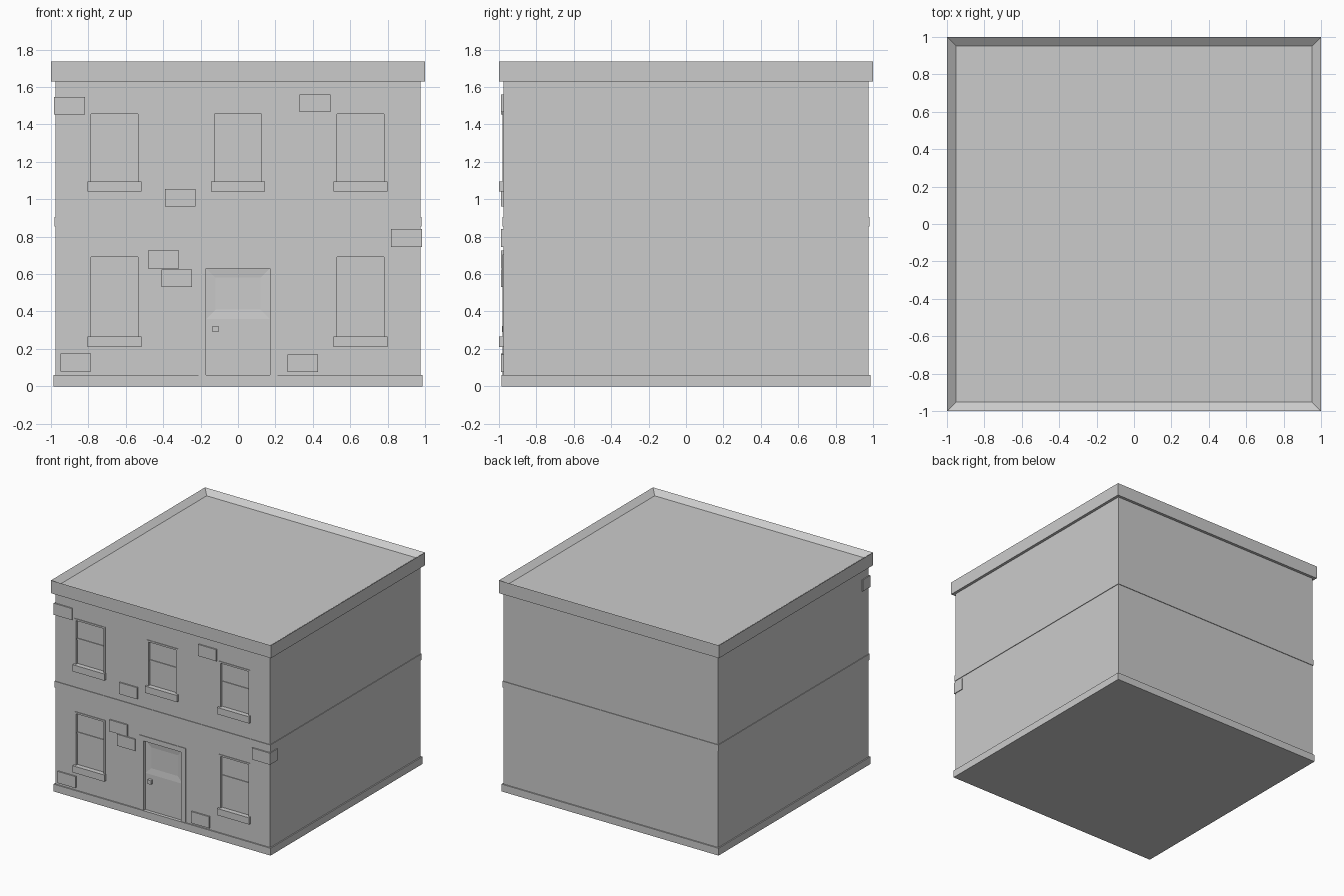
import bpy
import bmesh
from mathutils import Vector

default_cube = bpy.data.objects.get("Cube")
if default_cube:
    bpy.data.objects.remove(default_cube, do_unlink=True)

# One plain grey for the whole building
GREY = (0.6, 0.6, 0.6, 1.0)
grey = bpy.data.materials.new("plain_grey")
grey.use_nodes = True
grey.diffuse_color = GREY
grey.node_tree.nodes["Principled BSDF"].inputs["Base Color"].default_value = GREY

WALL = 0.977       # half width of the walls
TRIM = -0.982      # front of door and window trim
PANE = -0.96       # front of recessed panes


def add_box(bm, x, y, z):
    """Add a box given as (min, max) on each axis."""
    verts = bmesh.ops.create_cube(bm, size=1)["verts"]
    for v in verts:
        v.co = Vector([(a + b) / 2 + c * (b - a) for (a, b), c in zip((x, y, z), v.co)])
    return verts


def make(name, bm):
    mesh = bpy.data.meshes.new(name)
    bm.to_mesh(mesh)
    bm.free()
    mesh.materials.append(grey)
    obj = bpy.data.objects.new(name, mesh)
    bpy.context.collection.objects.link(obj)
    return obj


def boxes(name, *parts):
    bm = bmesh.new()
    for part in parts:
        add_box(bm, *part)
    return make(name, bm)


def inset_box(name, part, normal, margins, depth):
    """Box with one face inset and pushed inwards."""
    bm = bmesh.new()
    add_box(bm, *part)
    bm.normal_update()
    face = max(bm.faces, key=lambda f: f.normal.dot(normal))
    bmesh.ops.inset_region(bm, faces=[face], thickness=margins)
    bmesh.ops.translate(bm, verts=face.verts, vec=-depth * Vector(normal))
    return make(name, bm)


def slab(name, half, z):
    return boxes(name, ((-half, half), (-half, half), z))


def surround(name, cx, half, z0, z1, width):
    """Flat trim on both sides and the top of an opening."""
    y = (TRIM, -0.97)
    left, right = cx - half, cx + half
    boxes(name,
          ((left - width, left), y, (z0, z1)),
          ((right, right + width), y, (z0, z1)),
          ((left - width, right + width), y, (z1, z1 + width)))


# Walls, plinth, floor band and parapet with a sunken roof
walls = slab("walls", WALL, (0.0, 1.66))
slab("plinth", 0.987, (0.0, 0.06))
slab("floor_band", 0.982, (0.855, 0.905))
inset_box("parapet_roof", ((-1, 1), (-1, 1), (1.63, 1.735)), (0, 0, 1), 0.07, 0.037)

# Openings: centre x, half width, bottom, top
windows = [(-0.66, 0.265, 0.69), (0.655, 0.265, 0.69),
           (-0.66, 1.095, 1.455), (0.0, 1.095, 1.455), (0.655, 1.095, 1.455)]
HALF = 0.126
DOOR_HALF, DOOR_TOP = 0.17, 0.63

# Cut the openings into the front wall
cuts = [((cx - HALF, cx + HALF), (-1.1, -0.94), (z0 - 0.02, z1)) for cx, z0, z1 in windows]
cuts.append(((-DOOR_HALF, DOOR_HALF), (-1.1, -0.94), (0.03, DOOR_TOP)))
cutter = boxes("opening_cutter", *cuts)
cutter.hide_render = True
mod = walls.modifiers.new("openings", "BOOLEAN")
mod.operation = "DIFFERENCE"
mod.solver = "EXACT"
mod.object = cutter
bpy.context.view_layer.objects.active = walls
bpy.ops.object.modifier_apply(modifier=mod.name)
bpy.data.objects.remove(cutter, do_unlink=True)

# Sash windows with trim and projecting sills
for i, (cx, z0, z1) in enumerate(windows, 1):
    x = (cx - HALF, cx + HALF)
    rail = z0 + 0.6 * (z1 - z0)
    if z0 > 1:
        rail = z0 + 0.195
    boxes(f"window_pane_{i}", (x, (PANE, -0.93), (z0 - 0.02, z1)))
    boxes(f"window_rail_{i}", (x, (PANE - 0.006, -0.95), (rail, rail + 0.014)))
    surround(f"window_trim_{i}", cx, HALF, z0, z1, 0.014)
    boxes(f"window_sill_{i}", ((cx - 0.145, cx + 0.145), (-1.0, -0.95), (z0 - 0.055, z0)))

# Door with a shallow sunken upper panel, knob and trim
boxes("door_lower", ((-DOOR_HALF, DOOR_HALF), (PANE, -0.93), (0.03, 0.36)))
inset_box("door_upper", ((-DOOR_HALF, DOOR_HALF), (PANE, -0.93), (0.36, DOOR_TOP)),
          (0, -1, 0), 0.07, 0.006)
boxes("door_knob", ((-0.135, -0.103), (-0.985, -0.955), (0.29, 0.322)))
surround("door_trim", 0, DOOR_HALF, 0.055, DOOR_TOP, 0.04)

# Scattered raised bricks: left edge, bottom
bricks = [(0.33, 1.465), (-0.39, 0.96), (-0.48, 0.63),
          (-0.41, 0.53), (-0.95, 0.08), (0.265, 0.075)]
for i, (x, z) in enumerate(bricks, 1):
    boxes(f"brick_{i}", ((x, x + 0.164), (-0.988, -0.96), (z, z + 0.095)))

# Corner bricks wrapping round to the sides
for name, x, z in (("right_corner_brick", -0.984, 1.452), ("left_corner_brick", 0.818, 0.745)):
    boxes(name, ((x, x + 0.165), (-0.988, -0.89), (z, z + 0.095)))
